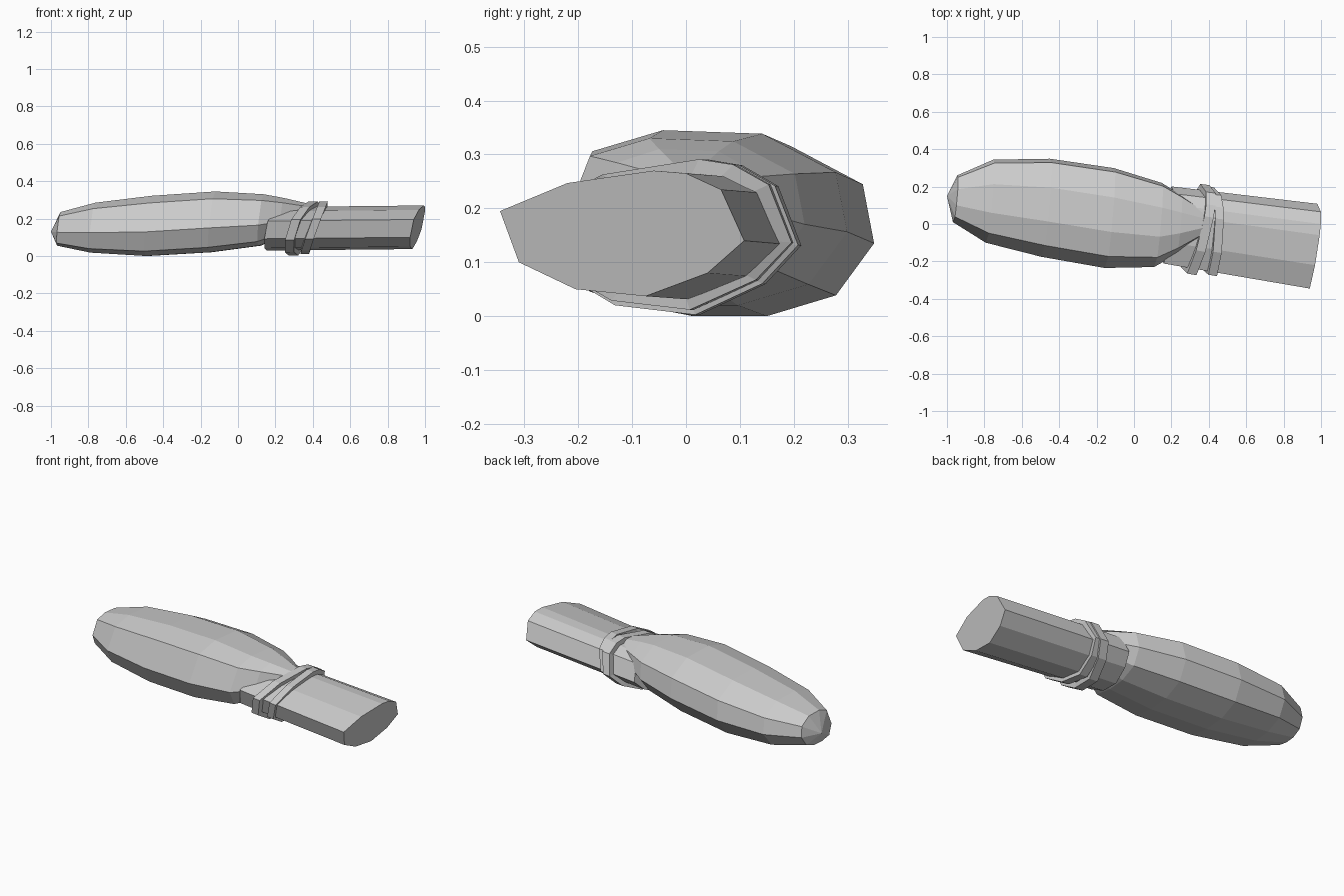
import bpy, bmesh
from mathutils import Vector

if "Cube" in bpy.data.objects:
    bpy.data.objects.remove(bpy.data.objects["Cube"])


def make_loft(name, rings, closed=False, tip=None):
    """Bridge rings of equal size; cap the ends, or join last to first."""
    bm = bmesh.new()
    loops = [[bm.verts.new(p) for p in ring] for ring in rings]
    n = len(loops[0])
    count = len(loops) if closed else len(loops) - 1
    for i in range(count):
        a, b = loops[i], loops[(i + 1) % len(loops)]
        for j in range(n):
            k = (j + 1) % n
            bm.faces.new((a[j], a[k], b[k], b[j]))
    if not closed:
        bm.faces.new(loops[-1])
        if tip:
            t = bm.verts.new(tip)
            for j in range(n):
                bm.faces.new((loops[0][j], loops[0][(j + 1) % n], t))
        else:
            bm.faces.new(loops[0])
    bmesh.ops.recalc_face_normals(bm, faces=bm.faces)
    mesh = bpy.data.meshes.new(name)
    bm.to_mesh(mesh)
    bm.free()
    obj = bpy.data.objects.new(name, mesh)
    bpy.context.collection.objects.link(obj)
    return obj


# Bulging body: one ten-sided section scaled along its length
section = [(-.77, .88), (-1, .40), (-.79, .08), (-.28, 0), (.24, 0),
           (.73, .12), (1, .42), (.92, .76), (.41, .98), (-.28, 1)]
# x, centre y, half width, bottom z, top z
stations = [(-.955, .135, .125, .055, .235), (-.77, .122, .222, .018, .285),
            (-.47, .087, .262, .0, .322), (-.13, .032, .267, .02, .345),
            (.13, -.005, .225, .055, .33), (.24, -.005, .16, .10, .31),
            (.37, 0, .07, .15, .28)]
body_rings = []
for x, yc, ry, z0, z1 in stations:
    body_rings.append([(x + .09 * u * ry + .1 * (v - .5) * (z1 - z0),
                        yc + u * ry, z0 + v * (z1 - z0)) for u, v in section])
make_loft("body", body_rings, tip=(-1.0, .15, .13))

# Handle: slanted ten-sided prism angled towards the front
handle_end = [(-.345, .195), (-.31, .10), (-.205, .05), (-.075, .037),
              (.04, .08), (.108, .14), (.065, .235), (0, .265),
              (-.06, .27), (-.22, .247)]
centre = Vector((-.118, .155))


def handle_ring(back, grow=0.0):
    """Handle section moved back from the end, optionally grown outwards."""
    t = back / .78
    pts = []
    for y, z in handle_end:
        d = Vector((y, z)) - centre
        x = 1.0 + .12 * y + .25 * (z - .27) - back
        d.x *= 1 - .09 * t
        d += d.normalized() * grow
        pts.append((x, centre.x + .113 * t + d.x, centre.y - .008 * t + d.y))
    return pts


make_loft("handle", [handle_ring(.78), handle_ring(0)])


# Two bands tied around the neck
def make_band(name, back, width, grow, tilt, shear, drop):
    rings = []
    for b, g in ((back, -.01), (back, grow), (back - width, grow),
                 (back - width, -.01)):
        rings.append([(x + tilt * (z - .155) + shear * y, y, z - drop)
                      for x, y, z in handle_ring(b, g)])
    make_loft(name, rings, closed=True)


make_band("band_rear", .64, .05, .03, .15, .08, .0)
make_band("band_front", .575, .045, .025, .15, -.1, -.004)
